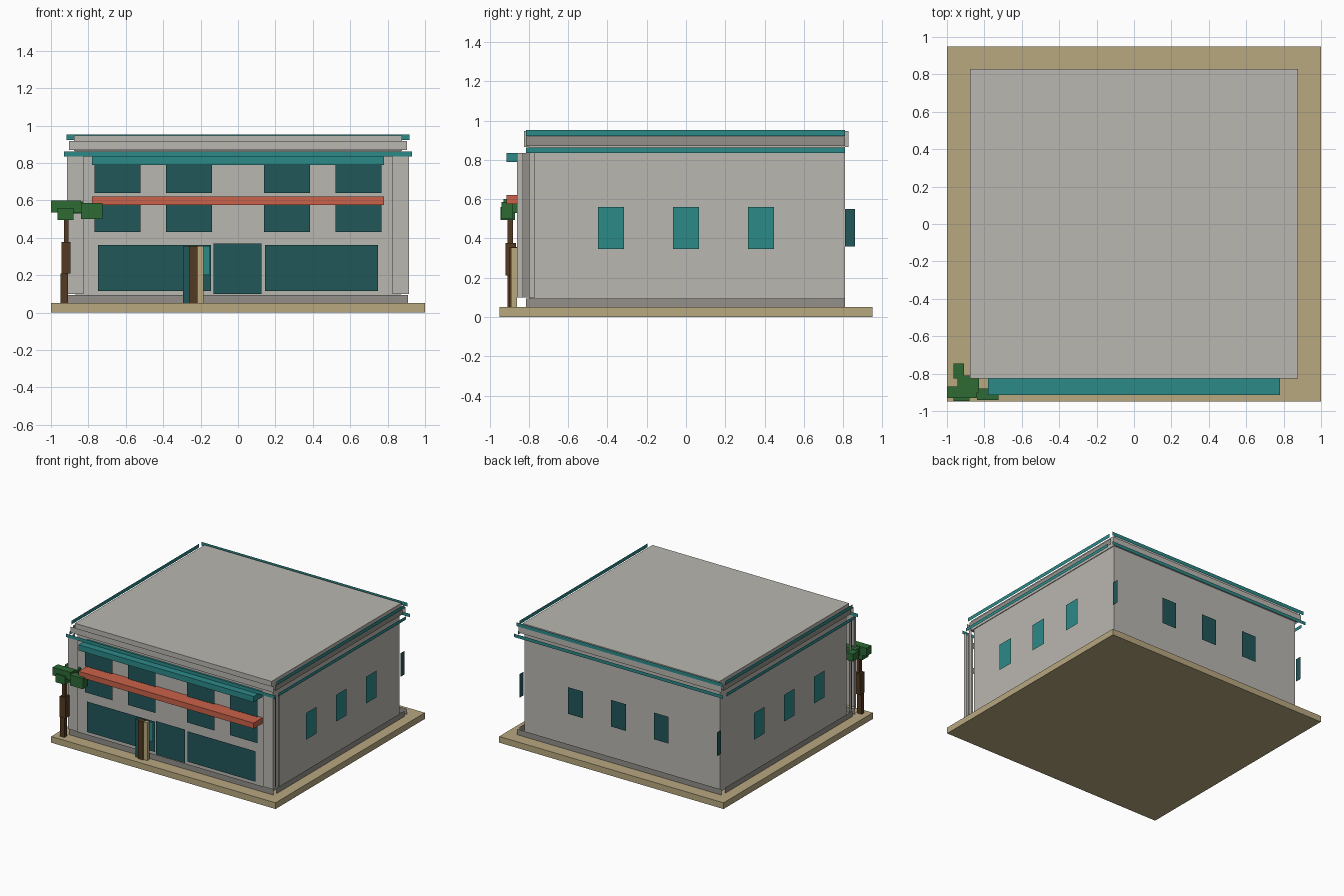
import bpy
import bmesh
from mathutils import Vector

if "Cube" in bpy.data.objects:
    bpy.data.objects.remove(bpy.data.objects["Cube"], do_unlink=True)


def material(name, hex_colour):
    rgb = [int(hex_colour[i:i + 2], 16) / 255 for i in (0, 2, 4)]
    linear = [((c + 0.055) / 1.055) ** 2.4 for c in rgb] + [1]
    mat = bpy.data.materials.new(name)
    mat.use_nodes = True
    mat.diffuse_color = linear
    mat.node_tree.nodes["Principled BSDF"].inputs["Base Color"].default_value = linear
    return mat


STONE = material("pale stone", "bab7b0")
SHADE = material("dark stone", "93908a")
SAND = material("sand", "b8a880")
TEAL = material("teal trim", "2c8a89")
GLASS = material("dark glass", "225759")
CORAL = material("coral", "ca624a")
WOOD = material("brown wood", "523a22")
LEAF = material("leaf green", "2d6b35")


def add_object(name, bm, mat):
    mesh = bpy.data.meshes.new(name)
    bm.to_mesh(mesh)
    bm.free()
    mesh.materials.append(mat)
    obj = bpy.data.objects.new(name, mesh)
    bpy.context.collection.objects.link(obj)
    return obj


def box(name, mat, x, y, z):
    """Solid block from three (low, high) ranges."""
    bm = bmesh.new()
    bmesh.ops.create_cube(bm, size=1)
    for v in bm.verts:
        v.co = Vector([r[0] if c < 0 else r[1] for c, r in zip(v.co, (x, y, z))])
    return add_object(name, bm, mat)


def panel(name, mat, axis, pos, across, z):
    """Upright sheet at x = pos or y = pos, facing outwards."""
    corners = [(across[0], z[0]), (across[1], z[0]), (across[1], z[1]), (across[0], z[1])]
    if (axis == "x") == (pos < 0):
        corners.reverse()
    bm = bmesh.new()
    bm.faces.new([bm.verts.new((pos, a, h) if axis == "x" else (a, pos, h))
                  for a, h in corners])
    return add_object(name, bm, mat)


def span(centre, half):
    return (centre - half, centre + half)


# Ground slab, walls and roof
box("ground_slab", SAND, (-1, 1), (-0.95, 0.95), (0, 0.05))
box("walls", STONE, (-0.87, 0.87), (-0.80, 0.81), (0.05, 0.865))
box("roof", STONE, (-0.876, 0.876), (-0.825, 0.828), (0.865, 0.947))

# Trim sheets standing clear of the walls on every side
side_run = (-0.815, 0.81)
for s, side in ((-1, "right"), (1, "left")):
    panel(f"{side}_base_course", SHADE, "x", s * 0.915, side_run, (0.05, 0.095))
    panel(f"{side}_lower_trim", TEAL, "x", s * 0.93, side_run, (0.835, 0.862))
    panel(f"{side}_frieze", SHADE, "x", s * 0.90, side_run, (0.87, 0.918))
    panel(f"{side}_upper_trim", TEAL, "x", s * 0.915, side_run, (0.922, 0.952))
for s, side in ((-1, "front"), (1, "back")):
    panel(f"{side}_base_course", SHADE, "y", s * 0.85, span(0, 0.91), (0.05, 0.095))
    panel(f"{side}_lower_trim", TEAL, "y", s * 0.86, span(0, 0.93), (0.835, 0.862))
    panel(f"{side}_frieze", STONE, "y", s * 0.84, span(0, 0.903), (0.87, 0.918))
panel("back_upper_trim", TEAL, "y", 0.848, span(0, 0.918), (0.922, 0.952))

# Corner columns
shaft = (0.10, 0.835)
for s, side in ((-1, "right"), (1, "left")):
    panel(f"{side}_column_front", STONE, "y", -0.86, span(s * 0.87, 0.045), shaft)
    panel(f"{side}_column_outer", STONE, "x", s * 0.915, (-0.86, -0.83), shaft)
    panel(f"{side}_column_groove", SHADE, "x", s * 0.90, (-0.83, -0.80), shaft)
    panel(f"{side}_column_inner", STONE, "x", s * 0.915, (-0.80, -0.77), shaft)

# Side and back windows
for i in (-1, 0, 1):
    run = span(i * 0.382, 0.066)
    panel("back_window", GLASS, "y", 0.86, run, (0.345, 0.56))
    for s in (-1, 1):
        panel("side_window", TEAL, "x", s * 0.92, run, (0.345, 0.56))
for s in (-1, 1):
    panel("back_corner_pane", GLASS, "x", s * 0.88, (0.81, 0.86), (0.36, 0.55))

# Front windows and door
for x in (-0.645, -0.263, 0.263, 0.645):
    for z in ((0.43, 0.58), (0.64, 0.80)):
        panel("upper_window", GLASS, "y", -0.85, span(x, 0.123), z)
for s in (-1, 1):
    panel("shop_window", GLASS, "y", -0.85, span(s * 0.447, 0.302), (0.115, 0.36))
panel("front_door", GLASS, "y", -0.855, (-0.13, 0.125), (0.10, 0.37))

# Entrance post beside the door
panel("post_glass", TEAL, "y", -0.865, (-0.185, -0.15), (0.20, 0.355))
box("post_side", GLASS, (-0.295, -0.26), (-0.885, -0.86), (0.05, 0.355))
box("post_wood", WOOD, (-0.26, -0.217), (-0.90, -0.86), (0.05, 0.357))
box("post_sand", SAND, (-0.217, -0.185), (-0.89, -0.86), (0.05, 0.355))

# Canopy and coral ledge across the front
box("canopy", TEAL, (-0.78, 0.78), (-0.915, -0.80), (0.788, 0.834))
box("coral_ledge", CORAL, (-0.78, 0.78), (-0.915, -0.80), (0.575, 0.62))

# Blocky tree at the front corner
box("trunk_lower", WOOD, (-0.95, -0.91), (-0.91, -0.88), (0.05, 0.21))
box("trunk_middle", WOOD, (-0.945, -0.895), (-0.92, -0.865), (0.21, 0.378))
box("trunk_upper", WOOD, (-0.93, -0.905), (-0.91, -0.88), (0.378, 0.54))
leaves = [
    ((-1, -0.84), (-0.93, -0.868), (0.535, 0.60)),
    ((-0.945, -0.83), (-0.90, -0.81), (0.53, 0.595)),
    ((-0.965, -0.91), (-0.825, -0.745), (0.53, 0.59)),
    ((-0.84, -0.725), (-0.94, -0.88), (0.50, 0.585)),
    ((-0.965, -0.88), (-0.945, -0.87), (0.495, 0.56)),
]
for block in leaves:
    box("leaf_block", LEAF, *block)
